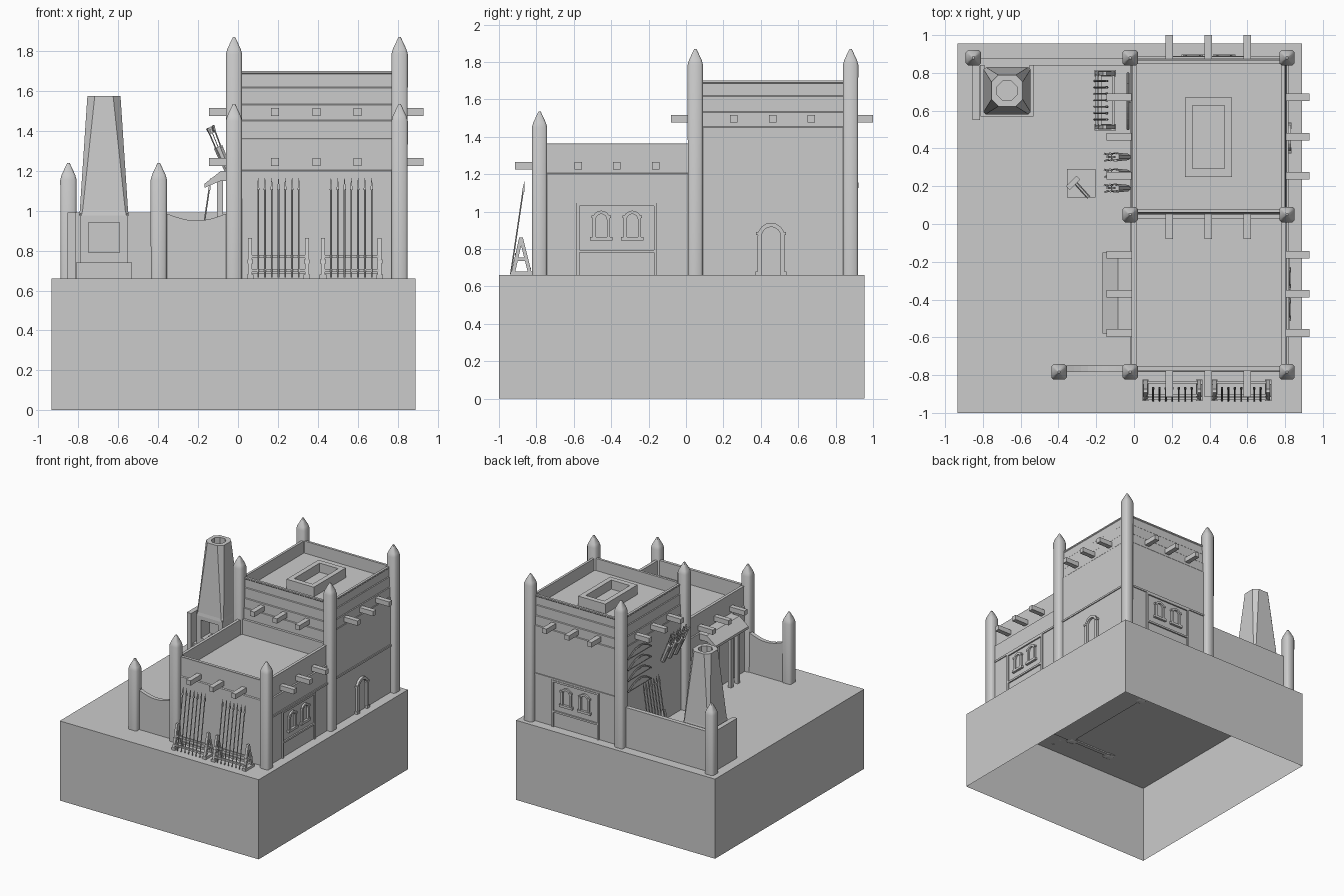
import bpy, bmesh, math
from mathutils import Matrix, Vector

if "Cube" in bpy.data.objects:
    bpy.data.objects.remove(bpy.data.objects["Cube"])

G = 0.66  # ground level


def finish(name, bm, M=None, smooth=False):
    bmesh.ops.recalc_face_normals(bm, faces=bm.faces[:])
    if M is not None:
        bm.transform(M)
    me = bpy.data.meshes.new(name)
    bm.to_mesh(me)
    bm.free()
    ob = bpy.data.objects.new(name, me)
    bpy.context.collection.objects.link(ob)
    if smooth:
        bpy.context.view_layer.objects.active = ob
        ob.select_set(True)
        bpy.ops.object.shade_smooth_by_angle(angle=math.radians(50))
        ob.select_set(False)
    return ob


def box(bm, x0, x1, y0, y1, z0, z1):
    M = Matrix.Translation(((x0 + x1) / 2, (y0 + y1) / 2, (z0 + z1) / 2)) @ Matrix.Diagonal((x1 - x0, y1 - y0, z1 - z0, 1))
    bmesh.ops.create_cube(bm, size=1, matrix=M)


def rod(bm, p, q, r1, r2=None, n=6):
    p, q = Vector(p), Vector(q)
    d = q - p
    M = Matrix.Translation((p + q) / 2) @ d.to_track_quat('Z', 'Y').to_matrix().to_4x4()
    M = M @ Matrix.Rotation(math.pi / n, 4, 'Z')
    bmesh.ops.create_cone(bm, cap_ends=True, segments=n, radius1=r1, radius2=r1 if r2 is None else r2,
                          depth=d.length, matrix=M)


def loft(bm, rings, cap=True):
    vs = [[bm.verts.new(p) for p in ring] for ring in rings]
    n = len(vs[0])
    for a, b in zip(vs, vs[1:]):
        for i in range(n):
            bm.faces.new((a[i], a[(i + 1) % n], b[(i + 1) % n], b[i]))
    if cap:
        bm.faces.new(vs[0])
        bm.faces.new(vs[-1])


def place(x, y, deg):
    return Matrix.Translation((x, y, 0)) @ Matrix.Rotation(math.radians(deg), 4, 'Z')


def octo(cx, cy, h, c, z):
    # square of half size h with corners cut by c
    k = h - c
    pts = [(h, -k), (h, k), (k, h), (-k, h), (-h, k), (-h, -k), (-k, -h), (k, -h)]
    return [(cx + x, cy + y, z) for x, y in pts]


# hollow base block, open underneath
bm = bmesh.new()
box(bm, -0.935, 0.89, -1, 0.955, 0, G)
bm.faces.ensure_lookup_table()
bmesh.ops.delete(bm, geom=[f for f in bm.faces if f.calc_center_median().z < 0.01], context='FACES_ONLY')
finish("base_block", bm)

# pointed corner posts
posts = [(-0.02, 0.88, 1.87), (0.81, 0.88, 1.87), (-0.02, 0.05, 1.87), (0.81, 0.05, 1.87),
         (-0.02, -0.783, 1.535), (0.81, -0.783, 1.535), (-0.85, 0.88, 1.24), (-0.397, -0.783, 1.24)]
for x, y, t in posts:
    bm = bmesh.new()
    loft(bm, [octo(x, y, h, h * 0.3, z) for h, z in
              ((0.02, 0.645), (0.04, 0.655), (0.041, t - 0.085), (0.034, t - 0.06), (0.006, t))])
    finish("corner_post", bm, smooth=True)


# buildings: stepped walls with a sunken flat roof
def building(name, x0, x1, y0, y1, levels):
    bm = bmesh.new()
    loft(bm, [[(x0 + i, y0 + i, z), (x1 - i, y0 + i, z), (x1 - i, y1 - i, z), (x0 + i, y1 - i, z)] for i, z in levels])
    finish(name, bm)


building("tall_building", -0.018, 0.81, 0.05, 0.878,
         [(0, G - 0.01), (0, 1.45), (0.004, 1.455), (0.004, 1.53), (0.009, 1.535), (0.009, 1.615), (0.014, 1.62),
          (0.014, 1.685), (0.01, 1.69), (0.01, 1.70), (0.03, 1.70), (0.03, 1.60)])
building("low_building", -0.018, 0.81, -0.783, 0.06,
         [(0, G - 0.01), (0, 1.20), (0.008, 1.205), (0.008, 1.355), (0.006, 1.365), (0.03, 1.365), (0.03, 1.24)])

# wall string course on right and back
bm = bmesh.new()
box(bm, 0.80, 0.818, -0.75, 0.85, 1.045, 1.06)
box(bm, 0, 0.79, 0.87, 0.886, 1.045, 1.06)
finish("string_course", bm)

# roof hatch rim
bm = bmesh.new()
loft(bm, [[(0.395 + sx * a, 0.46 + sy * b, z) for sx, sy in ((-1, -1), (1, -1), (1, 1), (-1, 1))]
          for a, b, z in ((0.125, 0.21, 1.59), (0.125, 0.21, 1.68), (0.085, 0.167, 1.68), (0.085, 0.167, 1.605))])
finish("roof_hatch", bm)

# projecting roof beams
bm = bmesh.new()
W = 0.02
for k in (-0.207, 0, 0.207):
    for cy, z in ((0.463, 1.475), (-0.37, 1.225)):
        y = cy + k
        box(bm, 0.79, 0.93, y - W, y + W, z, z + 0.04)
        box(bm, -0.145, 0, y - W, y + W, z, z + 0.04)
    x = 0.393 + k
    box(bm, x - W, x + W, 0.865, 1.0, 1.475, 1.515)
    box(bm, x - W, x + W, -0.08, 0.065, 1.475, 1.515)
    box(bm, x - W, x + W, -0.915, -0.765, 1.225, 1.265)
finish("roof_beams", bm)


# arched frames, local x along the wall and y outward
def arch(bm, cx, w, z0, z1, t, d):
    def line(r, y):
        s = z1 - w / 2
        pts = [(cx - r, y, z0)] + [(cx - r * math.cos(a * math.pi / 8), y, s + r * math.sin(a * math.pi / 8)) for a in range(9)]
        return pts + [(cx + r, y, z0)]
    rings = [line(w / 2, -0.01), line(w / 2, d), line(w / 2 - t, d), line(w / 2 - t, -0.01)]
    loft(bm, list(zip(*rings)))


def window_panel(M):
    bm = bmesh.new()
    for x in (-0.208, 0.208):
        box(bm, x - 0.008, x + 0.008, -0.01, 0.012, G, 1.045)
    box(bm, -0.2, 0.2, -0.01, 0.012, 0.78, 0.795)
    box(bm, -0.2, 0.2, -0.01, 0.012, 1.03, 1.045)
    for x in (-0.083, 0.083):
        arch(bm, x, 0.095, 0.86, 1.005, 0.018, 0.015)
        box(bm, x - 0.06, x + 0.06, -0.01, 0.02, 0.845, 0.865)
        for s in (-0.042, 0.042):
            box(bm, x + s - 0.011, x + s + 0.011, -0.01, 0.018, 0.965, 0.98)
    finish("window_panel", bm, M)


window_panel(place(0.81, -0.37, -90))
window_panel(place(0.395, 0.878, 0))
bm = bmesh.new()
arch(bm, 0, 0.145, G, 0.94, 0.022, 0.02)
for s in (-0.066, 0.066):
    box(bm, s - 0.017, s + 0.017, -0.01, 0.024, G, 0.68)
    box(bm, s - 0.014, s + 0.014, -0.01, 0.024, 0.875, 0.89)
finish("side_door_frame", bm, place(0.81, 0.455, -90))

# courtyard walls
bm = bmesh.new()
box(bm, -0.85, -0.02, 0.84, 0.875, G - 0.01, 0.99)
box(bm, -0.855, -0.815, 0.55, 0.86, G - 0.01, 0.99)
finish("courtyard_walls", bm)
bm = bmesh.new()
top = [(-0.397, 0.995), (-0.355, 0.995)]
top += [(-0.355 + 0.295 * i / 8, 0.985 - 0.035 * math.sin(math.pi * i / 8)) for i in range(9)]
top += [(-0.06, 0.995), (-0.02, 0.995)]
prof = [(-0.397, G - 0.01)] + top + [(-0.02, G - 0.01)]
loft(bm, [[(x, y, z) for x, z in prof] for y in (-0.783, -0.75)])
finish("scooped_front_wall", bm)

# forge: hearth, fire opening and tapered chimney with a bore
bm = bmesh.new()
cx, cy = -0.672, 0.706
box(bm, cx - 0.14, cx + 0.14, 0.57, 0.845, G - 0.01, 0.74)
box(bm, cx - 0.12, cx + 0.12, 0.70, 0.84, 0.73, 0.985)
box(bm, cx - 0.12, cx - 0.078, 0.585, 0.71, 0.73, 0.985)
box(bm, cx + 0.078, cx + 0.12, 0.585, 0.71, 0.73, 0.985)
box(bm, cx - 0.08, cx + 0.08, 0.585, 0.71, 0.73, 0.79)
box(bm, cx - 0.08, cx + 0.08, 0.585, 0.71, 0.94, 0.985)
finish("forge_hearth", bm)
bm = bmesh.new()
loft(bm, [octo(cx, cy, 0.125, 0.012, 0.975), octo(cx, cy, 0.121, 0.014, 1.0), octo(cx, cy, 0.083, 0.037, 1.575),
          octo(cx, cy, 0.052, 0.03, 1.575), octo(cx, cy, 0.052, 0.03, 1.2)])
finish("forge_chimney", bm)

# doorway canopy on the left wall
bm = bmesh.new()
prof = [(-0.01, 1.20), (-0.085, 1.20), (-0.168, 1.135), (-0.168, 1.115), (-0.085, 1.15), (-0.01, 1.15)]
loft(bm, [[(x, y, z) for x, z in prof] for y in (-0.58, -0.15)])
for y in (-0.545, -0.455, -0.275, -0.185):
    box(bm, -0.105, -0.075, y - 0.015, y + 0.015, G, 1.17)
finish("door_canopy", bm)


# spear racks, local y points away from the wall
def spear_rack(M):
    bm = bmesh.new()
    for s in (-0.142, 0.142):
        for y in (-0.01, -0.105):
            rod(bm, (s, y, G), (s, -0.055, 0.86), 0.014, n=4)
        box(bm, s - 0.017, s + 0.017, -0.115, 0, G, 0.68)
        box(bm, s - 0.014, s + 0.014, -0.09, -0.02, 0.735, 0.755)
    for y, z in ((-0.03, 0.77), (-0.012, 0.70), (-0.1, 0.69)):
        box(bm, -0.14, 0.14, y - 0.007, y + 0.007, z - 0.008, z + 0.008)
    finish("spear_rack", bm, M)
    bm = bmesh.new()
    for i in range(7):
        x = (i - 3) * 0.034
        rod(bm, (x, 0.0, 0.665), (x, -0.066, 1.11), 0.0045)
        rod(bm, (x, -0.066, 1.105), (x, -0.074, 1.165), 0.009, 0.001, 4)
    finish("rack_spears", bm, M)


for x in (0.203, 0.568):
    spear_rack(place(x, -0.937, 180))
spear_rack(place(-0.21, 0.655, 90))

# arrow quivers hung on the left wall
for y in (0.355, 0.27, 0.19):
    bm = bmesh.new()
    a, b = Vector((-0.035, y, 1.17)), Vector((-0.10, y, 1.32))
    rod(bm, a, b, 0.018, 0.025, 8)
    for dx, dy in ((0, 0), (0.01, 0.015), (-0.012, 0.013), (0.012, -0.013), (-0.01, -0.016)):
        o = Vector((dx, dy, 0.5 * dx))
        tip = Vector((-0.14, y, 1.42)) + o * 1.3
        rod(bm, b - Vector((-0.02, 0, 0.05)) + o, tip, 0.003, n=4)
        rod(bm, tip - (tip - b) * 0.3, tip, 0.007, n=4)
    finish("arrow_quiver", bm)

# bows stacked on the left wall
for z in (1.08, 1.17, 1.26, 1.35):
    bm = bmesh.new()
    pts = [(-0.032, 0.65 + 0.15 * u, z + 0.06 * (1 - u * u)) for u in [i / 5 - 1 for i in range(11)]]
    for p, q in zip(pts, pts[1:]):
        rod(bm, p, q, 0.007)
    rod(bm, pts[0], pts[-1], 0.002, n=4)
    box(bm, -0.032, -0.01, 0.64, 0.66, z + 0.045, z + 0.056)
    finish("wall_bow", bm)

# work block with hammer
bm = bmesh.new()
box(bm, -0.355, -0.205, 0.14, 0.29, G - 0.01, 0.76)
finish("work_block", bm)
bm = bmesh.new()
rod(bm, (-0.325, 0.235, 0.775), (-0.24, 0.14, 0.775), 0.009)
rod(bm, (-0.35, 0.19, 0.778), (-0.295, 0.245, 0.778), 0.02, n=4)
finish("hammer", bm)
